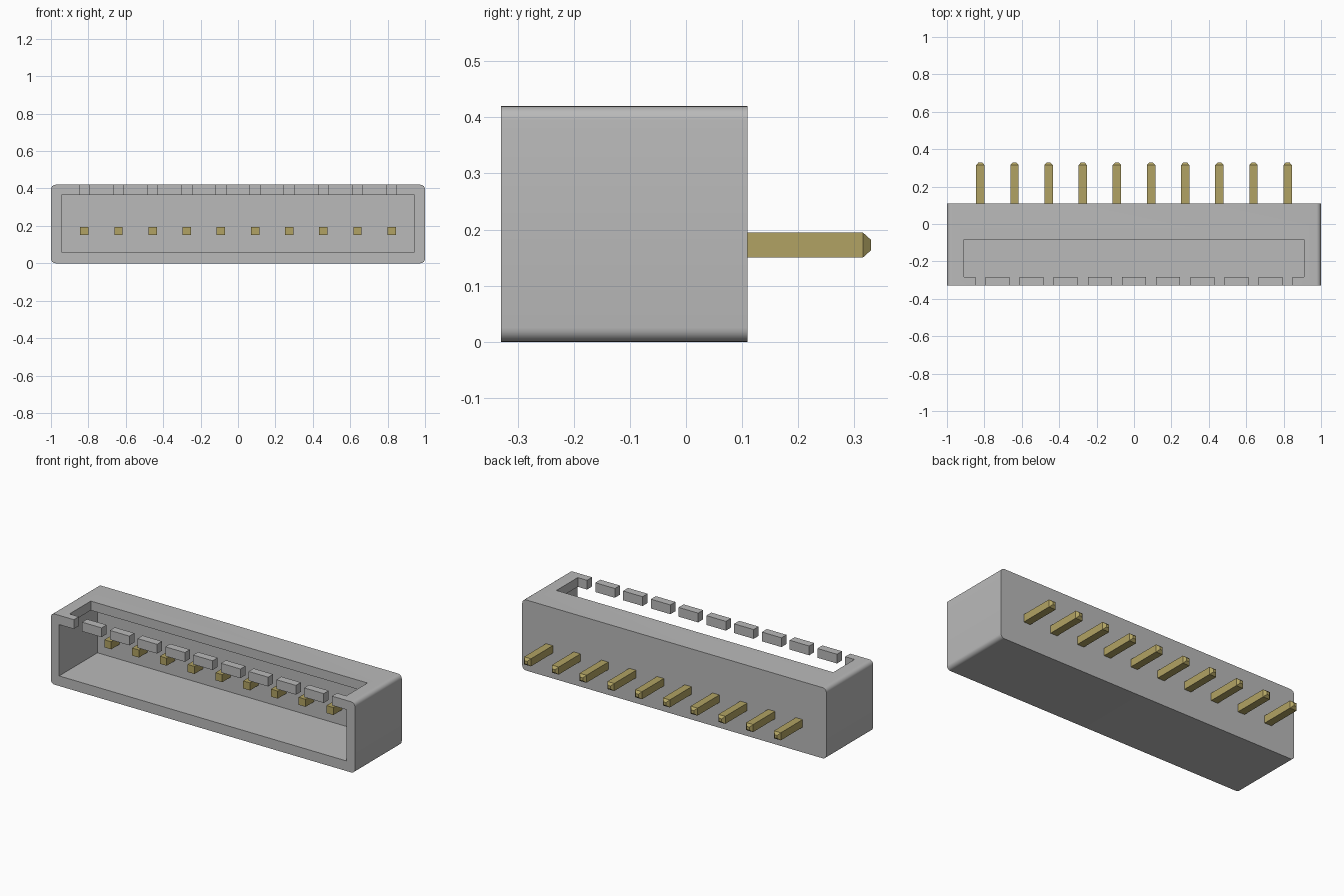
import bpy
import bmesh
from mathutils import Vector

if "Cube" in bpy.data.objects:
    bpy.data.objects.remove(bpy.data.objects["Cube"])

PIN_COUNT = 10
PITCH = 0.1826
PIN_Z = 0.1725
PIN_HALF = 0.0225
FRONT, BACK, HEIGHT = -0.33, 0.11, 0.42
pin_xs = [(i - (PIN_COUNT - 1) / 2) * PITCH for i in range(PIN_COUNT)]


def material(name, color):
    mat = bpy.data.materials.new(name)
    mat.use_nodes = True
    mat.diffuse_color = color
    mat.node_tree.nodes["Principled BSDF"].inputs["Base Color"].default_value = color
    return mat


def add_box(bm, low, high):
    """Add an axis-aligned box between two corners."""
    low, high = Vector(low), Vector(high)
    verts = bmesh.ops.create_cube(bm, size=1)["verts"]
    for v in verts:
        v.co = (low + high) / 2 + v.co * (high - low)
    return verts


def make_object(name, bm, mat=None):
    mesh = bpy.data.meshes.new(name)
    bm.to_mesh(mesh)
    bm.free()
    obj = bpy.data.objects.new(name, mesh)
    bpy.context.collection.objects.link(obj)
    if mat:
        mesh.materials.append(mat)
    return obj


def cut(target, name, boxes):
    """Subtract a set of separate boxes from the target."""
    bm = bmesh.new()
    for low, high in boxes:
        add_box(bm, low, high)
    cutter = make_object(name, bm)
    cutter.hide_render = True
    mod = target.modifiers.new(name, "BOOLEAN")
    mod.operation = "DIFFERENCE"
    mod.solver = "EXACT"
    mod.object = cutter
    bpy.context.view_layer.objects.active = target
    bpy.ops.object.modifier_apply(modifier=name)
    bpy.data.objects.remove(cutter)


grey = material("grey plastic", (0.49, 0.49, 0.49, 1))
gold = material("gold metal", (0.44, 0.365, 0.125, 1))

# Housing: block with its four long depth edges rounded
bm = bmesh.new()
add_box(bm, (-1, FRONT, 0), (1, BACK, HEIGHT))
depth_edges = [e for e in bm.edges
               if abs(e.verts[0].co.y - e.verts[1].co.y) > 0.1]
bmesh.ops.bevel(bm, geom=depth_edges, offset=0.025, segments=6,
                profile=0.5, affect="EDGES")
housing = make_object("housing", bm, grey)

# Front cavity, top window, and a slot above each pin in the front rail
cut(housing, "cavity", [((-0.945, FRONT - 0.1, 0.06), (0.945, 0.03, 0.365))])
cut(housing, "window", [((-0.91, -0.283, 0.3), (0.91, -0.083, 0.5))])
cut(housing, "slots", [((x - 0.027, FRONT - 0.1, 0.3), (x + 0.027, -0.25, 0.5))
                       for x in pin_xs])

bpy.ops.object.select_all(action="DESELECT")
housing.select_set(True)
bpy.context.view_layer.objects.active = housing
bpy.ops.object.shade_smooth_by_angle(angle=0.6)

# Pins: square bars through the back wall with a chamfered rear tip
for i, x in enumerate(pin_xs):
    bm = bmesh.new()
    add_box(bm, (x - PIN_HALF, -0.05, PIN_Z - PIN_HALF),
            (x + PIN_HALF, 0.315, PIN_Z + PIN_HALF))
    rear = max(bm.faces, key=lambda f: f.calc_center_median().y)
    tip = bmesh.ops.extrude_discrete_faces(bm, faces=[rear])["faces"][0]
    for v in tip.verts:
        v.co = Vector((x + (v.co.x - x) * 0.4, 0.33,
                       PIN_Z + (v.co.z - PIN_Z) * 0.4))
    make_object(f"pin_{i + 1}", bm, gold)
